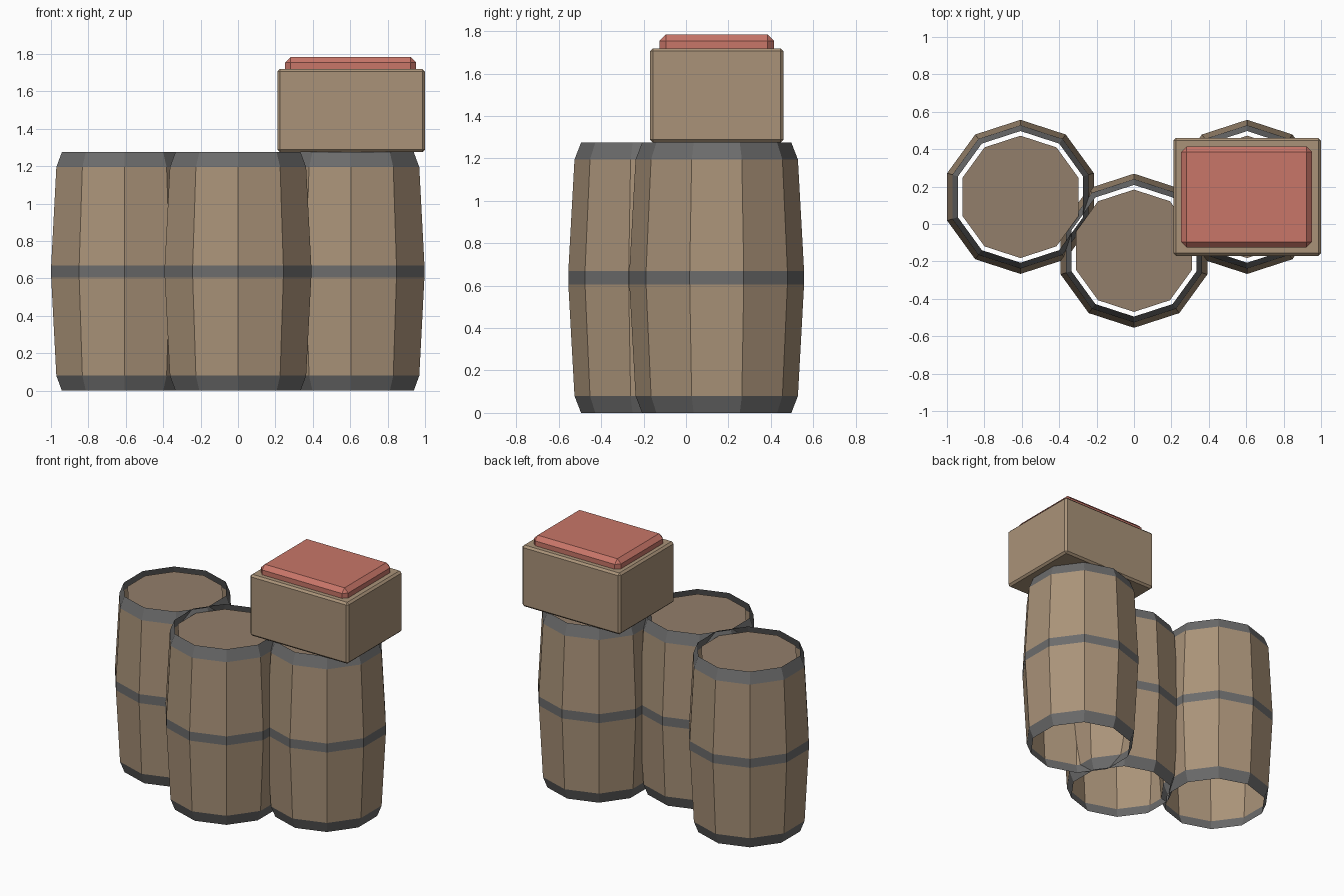
import bpy, bmesh
from math import cos, sin, pi

if "Cube" in bpy.data.objects:
    bpy.data.objects.remove(bpy.data.objects["Cube"])


def material(name, rgb):
    m = bpy.data.materials.new(name)
    m.diffuse_color = (*rgb, 1)
    m.use_nodes = True
    m.node_tree.nodes["Principled BSDF"].inputs["Base Color"].default_value = m.diffuse_color
    return m


WOOD = material("wood", (0.40, 0.29, 0.19))
LID_WOOD = material("lid_wood", (0.29, 0.21, 0.145))
IRON = material("iron", (0.15, 0.15, 0.15))
RED = material("red", (0.58, 0.18, 0.14))

SIDES = 10
# barrel profile: radius, height, material of the band above (0 wood, 1 iron)
PROFILE = [(0.352, 0.0, 1), (0.383, 0.08, 0), (0.412, 0.605, 1),
           (0.412, 0.67, 0), (0.383, 1.195, 1), (0.352, 1.275, 0)]


def finish(bm, name, mats, loc):
    me = bpy.data.meshes.new(name)
    bm.to_mesh(me)
    bm.free()
    for m in mats:
        me.materials.append(m)
    ob = bpy.data.objects.new(name, me)
    ob.location = loc
    bpy.context.collection.objects.link(ob)
    return ob


def ring(bm, r, z):
    return [bm.verts.new((r * cos(pi / 2 + 2 * pi * i / SIDES),
                          r * sin(pi / 2 + 2 * pi * i / SIDES), z))
            for i in range(SIDES)]


def barrel(name, x, y):
    # open stave shell with iron hoops
    bm = bmesh.new()
    rings = [ring(bm, r, z) for r, z, _ in PROFILE]
    for k in range(len(rings) - 1):
        a, b = rings[k], rings[k + 1]
        for i in range(SIDES):
            j = (i + 1) % SIDES
            f = bm.faces.new((a[i], a[j], b[j], b[i]))
            f.material_index = PROFILE[k][2]
    finish(bm, name + "_staves", [WOOD, IRON], (x, y, 0))
    # loose lid disc just below the rim
    bm = bmesh.new()
    bm.faces.new(ring(bm, 0.327, 1.25))
    finish(bm, name + "_lid", [LID_WOOD], (x, y, 0))


def bevelled_box(name, size, loc, width, mat):
    bm = bmesh.new()
    bmesh.ops.create_cube(bm, size=1)
    bmesh.ops.scale(bm, vec=size, verts=bm.verts)
    bmesh.ops.bevel(bm, geom=bm.edges[:], offset=width, segments=1,
                    affect='EDGES')
    finish(bm, name, [mat], loc)


# three barrels
barrel("left_barrel", -0.607, 0.145)
barrel("middle_barrel", 0.0, -0.143)
barrel("right_barrel", 0.605, 0.145)

# crate on the right barrel with its red top panel
bevelled_box("crate", (0.79, 0.63, 0.445), (0.605, 0.145, 1.4975), 0.014, WOOD)
bevelled_box("crate_top", (0.70, 0.54, 0.10), (0.602, 0.145, 1.735), 0.03, RED)
